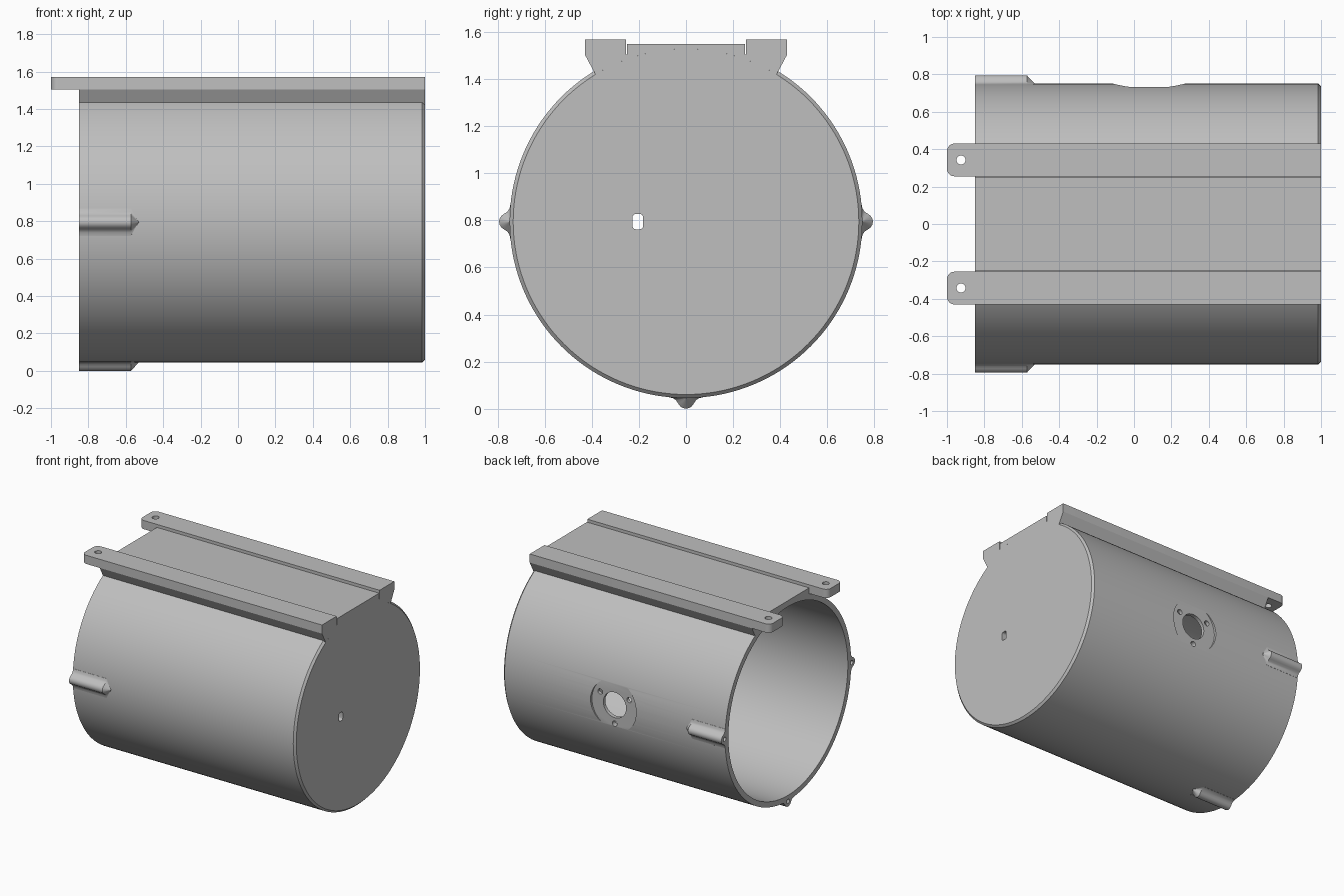
import bpy, bmesh
from math import sin, cos, asin, pi, radians
from mathutils import Vector

AXIS_Z = 0.795          # height of the drum axis
OUTER, INNER = 0.75, 0.71
OPEN_X, CAP_X = -0.85, 1.0
SEGMENTS = 144

cube = bpy.data.objects.get("Cube")
if cube:
    bpy.data.objects.remove(cube, do_unlink=True)

grey = bpy.data.materials.new("plain grey")
grey.use_nodes = True
grey.diffuse_color = (0.52, 0.52, 0.52, 1)
grey.node_tree.nodes["Principled BSDF"].inputs["Base Color"].default_value = grey.diffuse_color


def finish(bm, name):
    bmesh.ops.recalc_face_normals(bm, faces=bm.faces)
    mesh = bpy.data.meshes.new(name)
    bm.to_mesh(mesh)
    bm.free()
    mesh.materials.append(grey)
    obj = bpy.data.objects.new(name, mesh)
    bpy.context.collection.objects.link(obj)
    return obj


def loft(rings, name):
    """Skin equal-length closed rings and cap both ends."""
    bm = bmesh.new()
    loops = [[bm.verts.new(p) for p in ring] for ring in rings]
    for a, b in zip(loops, loops[1:]):
        for i in range(len(a)):
            j = (i + 1) % len(a)
            bm.faces.new((a[i], a[j], b[j], b[i]))
    bm.faces.new(loops[0])
    bm.faces.new(loops[-1])
    return finish(bm, name)


def circle(x, r):
    steps = [2 * pi * i / SEGMENTS for i in range(SEGMENTS)]
    return [(x, r * cos(a), AXIS_Z + r * sin(a)) for a in steps]


def drill(axis, centre, radius, depth):
    """Cylinder cutter along x, y or z."""
    turn = {"x": (0, pi / 2, 0), "y": (pi / 2, 0, 0), "z": (0, 0, 0)}[axis]
    bpy.ops.mesh.primitive_cylinder_add(vertices=48, radius=radius, depth=depth,
                                        location=centre, rotation=turn)
    return bpy.context.object


def cut(obj, cutters):
    """Subtract the cutters, bake the result and remove them."""
    for cutter in cutters:
        cutter.hide_render = True
        mod = obj.modifiers.new("cut", "BOOLEAN")
        mod.operation, mod.solver, mod.object = "DIFFERENCE", "EXACT", cutter
        bpy.context.view_layer.objects.active = obj
        bpy.ops.object.modifier_apply(modifier=mod.name)
        bpy.data.objects.remove(cutter, do_unlink=True)


def smooth(obj):
    bpy.ops.object.select_all(action="DESELECT")
    obj.select_set(True)
    bpy.context.view_layer.objects.active = obj
    bpy.ops.object.shade_smooth_by_angle(angle=radians(30))


# Drum: hollow, open at one end, chamfered cap at the other
drum = loft([circle(x, r) for x, r in (
    (0.96, INNER), (OPEN_X, INNER), (OPEN_X, OUTER),
    (CAP_X - 0.015, OUTER), (CAP_X, OUTER - 0.015))], "drum")

# Round flat recess on the back with a port and three screw holes
port = Vector((0.08, 0.7, AXIS_Z))
cutters = [drill("y", (port.x, 0.833, port.z), 0.19, 0.2),
           drill("y", port, 0.095, 0.3)]
for k in range(3):
    a = -pi / 2 + k * 2 * pi / 3
    cutters.append(drill("y", port + Vector((cos(a), 0, sin(a))) * 0.14, 0.02, 0.3))

# Rounded slot through the end cap
bpy.ops.mesh.primitive_cube_add(size=1, location=(CAP_X, -0.205, AXIS_Z))
slot = bpy.context.object
bm = bmesh.new()
bm.from_mesh(slot.data)
bmesh.ops.scale(bm, vec=(0.3, 0.045, 0.065), verts=bm.verts)
long_edges = [e for e in bm.edges if abs(e.verts[0].co.x - e.verts[1].co.x) > 0.1]
bmesh.ops.bevel(bm, geom=long_edges, offset=0.014, segments=4, profile=0.5, affect="EDGES")
bm.to_mesh(slot.data)
bm.free()
cutters.append(slot)

# Screw bosses: flared ribs on the open end, tapering to a point
half = [(0.08, 0.735), (0.073, 0.747), (0.055, 0.751), (0.042, 0.76),
        (0.033, 0.774), (0.024, 0.786), (0.012, 0.793)]
section = half + [(0, 0.795)] + [(-t, r) for t, r in reversed(half)]
axis = Vector((0, 0, AXIS_Z))
for name, out in (("front_boss", Vector((0, -1, 0))),
                  ("back_boss", Vector((0, 1, 0))),
                  ("bottom_boss", Vector((0, 0, -1)))):
    side = Vector((1, 0, 0)).cross(out)

    def ring(x, shrink):
        return [axis + Vector((x, 0, 0)) + side * t * shrink
                + out * (OUTER + (r - OUTER) * shrink) for t, r in section]

    boss = loft([ring(OPEN_X, 1), ring(-0.573, 1), ring(-0.53, 0.01)], name)
    hole = axis + out * 0.755 + Vector((OPEN_X, 0, 0))
    cut(boss, [drill("x", hole, 0.016, 0.4)])
    smooth(boss)
    cutters.append(drill("x", hole, 0.016, 0.4))

cut(drum, cutters)
smooth(drum)

# Mounting deck: saddle on top of the drum with undercut sides
seat_r = OUTER - 0.015
spread = asin(0.385 / seat_r)
arc = [spread * (i / 16 - 1) for i in range(33)]
outline = [(seat_r * sin(a), AXIS_Z + seat_r * cos(a)) for a in arc]
outline += [(0.43, 1.505), (0.25, 1.505), (0.25, 1.55),
            (-0.25, 1.55), (-0.25, 1.505), (-0.43, 1.505)]
deck = loft([[(x, y, z) for y, z in outline] for x in (OPEN_X, CAP_X)], "mounting_deck")
smooth(deck)

# Rails: bars overhanging the open end, rounded tabs with a bolt hole
for name, s in (("front_rail", -1), ("back_rail", 1)):
    plan = [(CAP_X, 0.255), (CAP_X, 0.43)]
    for cy, start in ((0.39, pi / 2), (0.295, pi)):
        for i in range(9):
            a = start + pi / 2 * i / 8
            plan.append((-0.96 + 0.04 * cos(a), cy + 0.04 * sin(a)))
    rail = loft([[(x, s * y, z) for x, y in plan] for z in (1.505, 1.57)], name)
    cut(rail, [drill("z", (-0.925, s * 0.342, 1.54), 0.024, 0.2)])
    smooth(rail)
